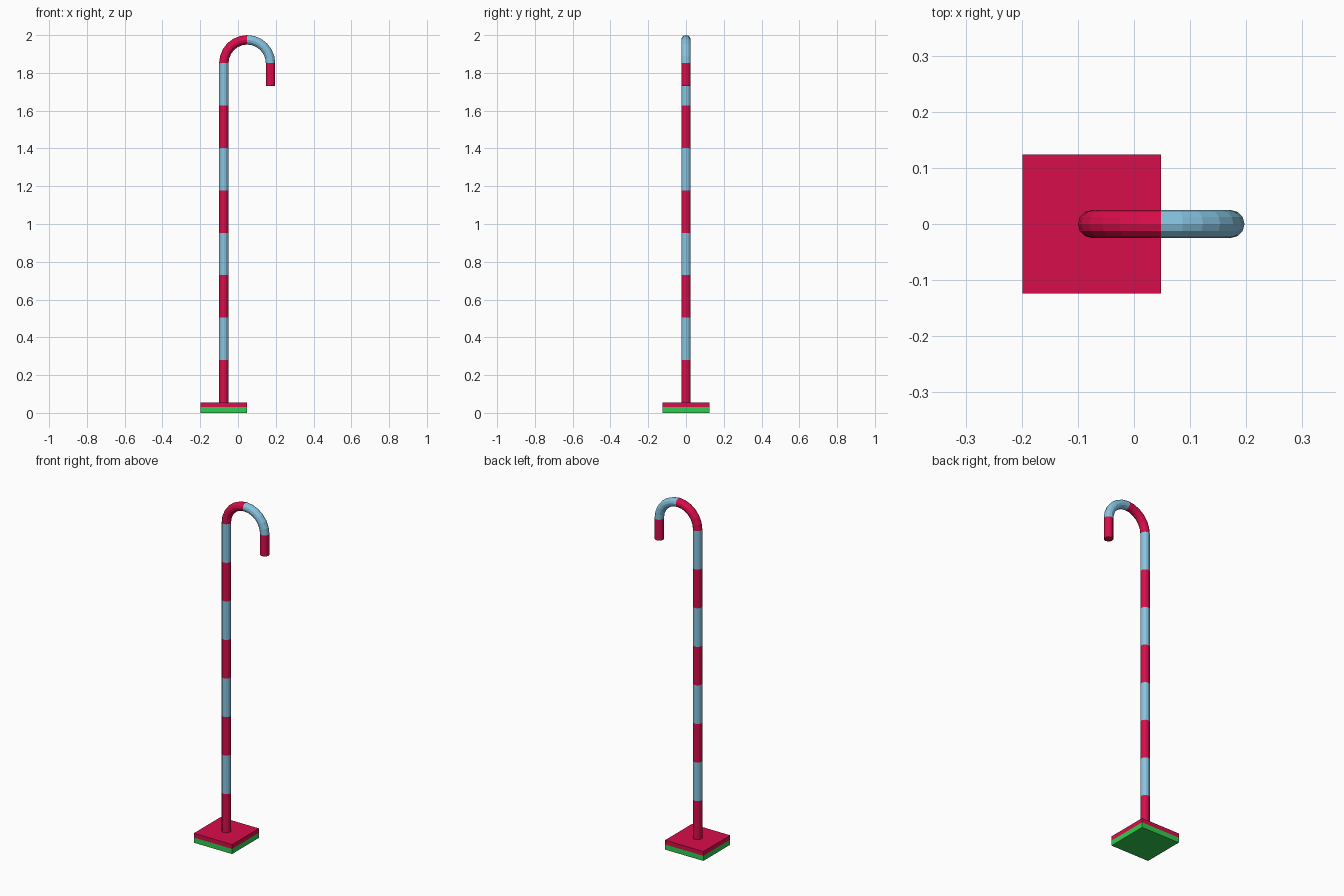
import bpy, bmesh
from math import sin, cos, pi

if "Cube" in bpy.data.objects:
    bpy.data.objects.remove(bpy.data.objects["Cube"])

R, SIDES = 0.025, 12          # tube radius and facets
X0, BEND = -0.075, 0.1235     # pole position, hook bend radius
Z0, Z1 = 0.055, 1.8515        # pole bottom and top
TIP = 1.73                    # lower end of hook


def material(name, rgb):
    m = bpy.data.materials.new(name)
    m.diffuse_color = (*rgb, 1)
    m.use_nodes = True
    m.node_tree.nodes["Principled BSDF"].inputs["Base Color"].default_value = m.diffuse_color
    return m


red = material("red", (0.69, 0.004, 0.07))
blue = material("light_blue", (0.24, 0.55, 0.75))
green = material("green", (0.03, 0.6, 0.08))


def finish(bm, name, mat):
    bmesh.ops.recalc_face_normals(bm, faces=bm.faces)
    me = bpy.data.meshes.new(name)
    bm.to_mesh(me)
    bm.free()
    me.materials.append(mat)
    ob = bpy.data.objects.new(name, me)
    bpy.context.collection.objects.link(ob)


def tube(name, path, mat):
    """Sweep a 12-sided ring along (x, z, tilt) stations in the xz plane."""
    bm = bmesh.new()
    rings = []
    for x, z, t in path:
        rings.append([bm.verts.new((x - R * cos(a) * cos(t), R * sin(a), z + R * cos(a) * sin(t)))
                      for a in (2 * pi * i / SIDES for i in range(SIDES))])
    for a, b in zip(rings, rings[1:]):
        for i in range(SIDES):
            j = (i + 1) % SIDES
            bm.faces.new((a[i], a[j], b[j], b[i]))
    bm.faces.new(rings[0])
    bm.faces.new(rings[-1])
    finish(bm, name, mat)


def slab(name, z0, z1, mat):
    bm = bmesh.new()
    bmesh.ops.create_cube(bm, size=1)
    for v in bm.verts:
        v.co = (X0 + v.co.x * 0.247, v.co.y * 0.247, z0 if v.co.z < 0 else z1)
    finish(bm, name, mat)


# Square base in two layers
slab("base_bottom", 0, 0.03, green)
slab("base_top", 0.03, Z0, red)

# Striped pole
step = (Z1 - Z0) / 8
for k in range(8):
    tube(f"pole_stripe_{k + 1}",
         [(X0, Z0 + k * step, 0), (X0, Z0 + (k + 1) * step, 0)], (red, blue)[k % 2])

# Hook: two quarter bends and a straight tip
for q, mat in enumerate((red, blue)):
    angles = [(q * 6 + i) * pi / 12 for i in range(7)]
    tube(f"hook_bend_{q + 1}",
         [(X0 + BEND - BEND * cos(t), Z1 + BEND * sin(t), t) for t in angles], mat)
tube("hook_tip", [(X0 + 2 * BEND, Z1, pi), (X0 + 2 * BEND, TIP, pi)], red)
